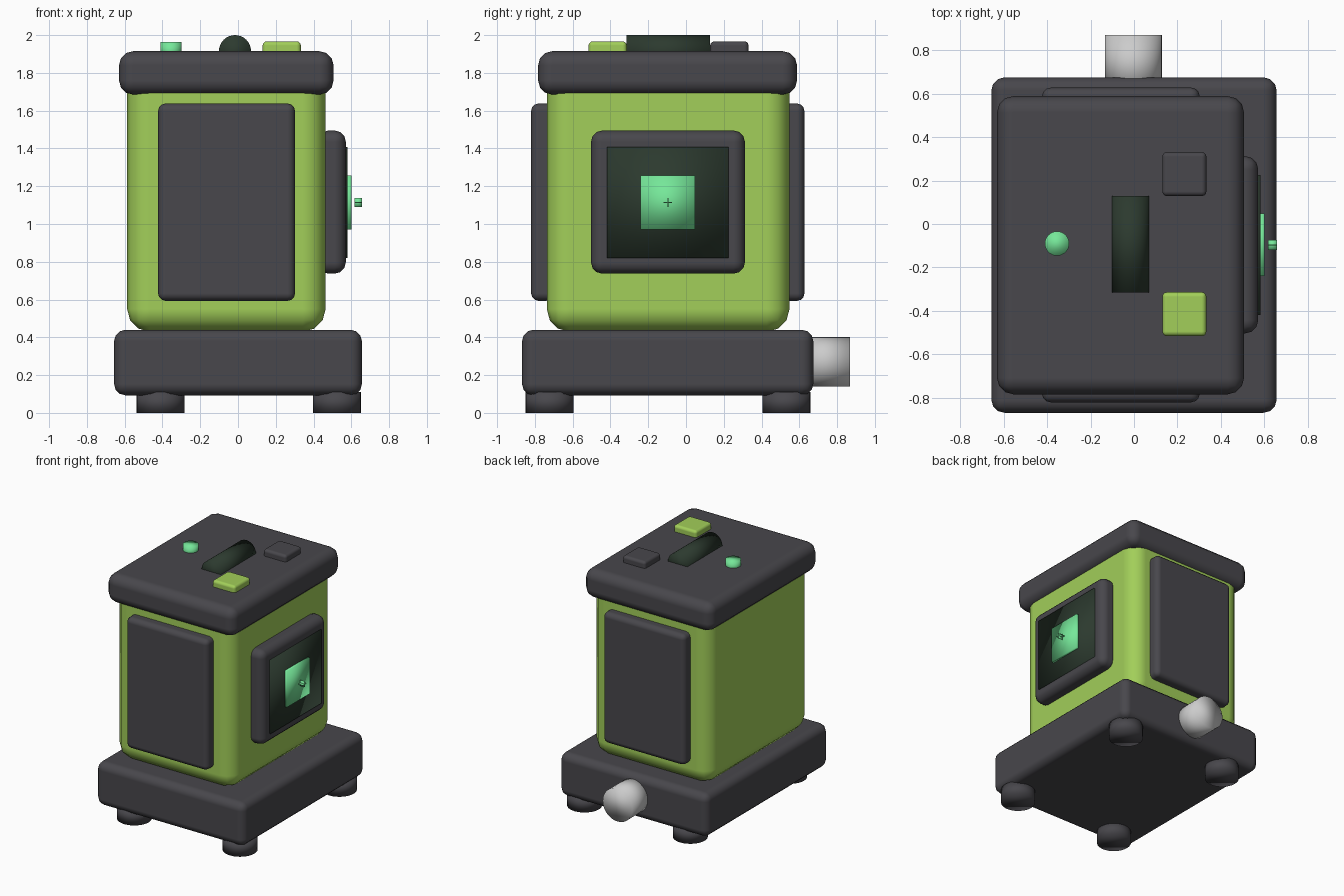
import bpy
from math import pi

if "Cube" in bpy.data.objects:
    bpy.data.objects.remove(bpy.data.objects["Cube"])


def material(name, rgb):
    m = bpy.data.materials.new(name)
    m.diffuse_color = (*rgb, 1)
    m.use_nodes = True
    m.node_tree.nodes["Principled BSDF"].inputs["Base Color"].default_value = m.diffuse_color
    return m


GREEN = material("green shell", (0.36, 0.62, 0.10))
DARK = material("dark plastic", (0.065, 0.063, 0.072))
GLASS = material("dark glass", (0.025, 0.042, 0.028))
MINT = material("mint light", (0.18, 0.80, 0.32))
METAL = material("light metal", (0.80, 0.80, 0.82))


def finish(ob, name, mat):
    ob.name = name
    ob.data.materials.append(mat)
    for p in ob.data.polygons:
        p.use_smooth = True
    return ob


def box(name, x, y, z, mat, bevel=0.0):
    """Box spanning the given (min, max) ranges, with optional rounded edges."""
    bpy.ops.mesh.primitive_cube_add(size=1)
    ob = bpy.context.object
    for v in ob.data.vertices:
        v.co = [(a + b) / 2 + c * (b - a) for c, (a, b) in zip(v.co, (x, y, z))]
    finish(ob, name, mat)
    if bevel:
        mod = ob.modifiers.new("round", 'BEVEL')
        mod.width = bevel
        mod.segments = 3
        mod.harden_normals = True
    return ob


def cylinder(name, radius, depth, loc, mat, along_y=False):
    bpy.ops.mesh.primitive_cylinder_add(
        vertices=32, radius=radius, depth=depth, location=loc,
        rotation=(pi / 2 if along_y else 0, 0, 0))
    return finish(bpy.context.object, name, mat)


# base, shell and lid
box("base", (-0.656, 0.656), (-0.868, 0.674), (0.093, 0.44), DARK, 0.06)
box("body_shell", (-0.587, 0.464), (-0.737, 0.548), (0.43, 1.82), GREEN, 0.12)
box("lid", (-0.63, 0.506), (-0.783, 0.588), (1.685, 1.915), DARK, 0.075)

# feet
for i, x in enumerate((-0.41, 0.524)):
    for j, y in enumerate((-0.722, 0.531)):
        cylinder(f"foot_{i}{j}", 0.127, 0.11, (x, y, 0.055), DARK)

# front and back panels
for name, y in (("front_panel", (-0.82, -0.70)), ("back_panel", (0.51, 0.627))):
    box(name, (-0.423, 0.302), y, (0.593, 1.638), DARK, 0.04)

# screen on the right side
box("screen_frame", (0.42, 0.571), (-0.503, 0.312), (0.737, 1.495), DARK, 0.06)
box("screen", (0.54, 0.581), (-0.418, 0.226), (0.821, 1.407), GLASS)
box("screen_display", (0.575, 0.601), (-0.24, 0.048), (0.97, 1.258), MINT)

# small crossed plates floating before the screen
box("cross_plate_upright", (0.617, 0.657), (-0.0985, -0.0935), (1.091, 1.137), MINT)
box("cross_plate_flat", (0.617, 0.657), (-0.119, -0.073), (1.1115, 1.1165), MINT)

# controls on the lid
cylinder("roller", 0.085, 0.442, (-0.016, -0.093, 1.915), GLASS, True)
cylinder("indicator_knob", 0.056, 0.09, (-0.354, -0.09, 1.918), MINT)
for name, y, mat in (("green_button", (-0.516, -0.313), GREEN),
                     ("dark_button", (0.128, 0.331), DARK)):
    box(name, (0.13, 0.333), y, (1.87, 1.967), mat, 0.022)

# pipe socket at the back
cylinder("back_pipe", 0.131, 0.26, (-0.003, 0.738, 0.27), METAL, True)
